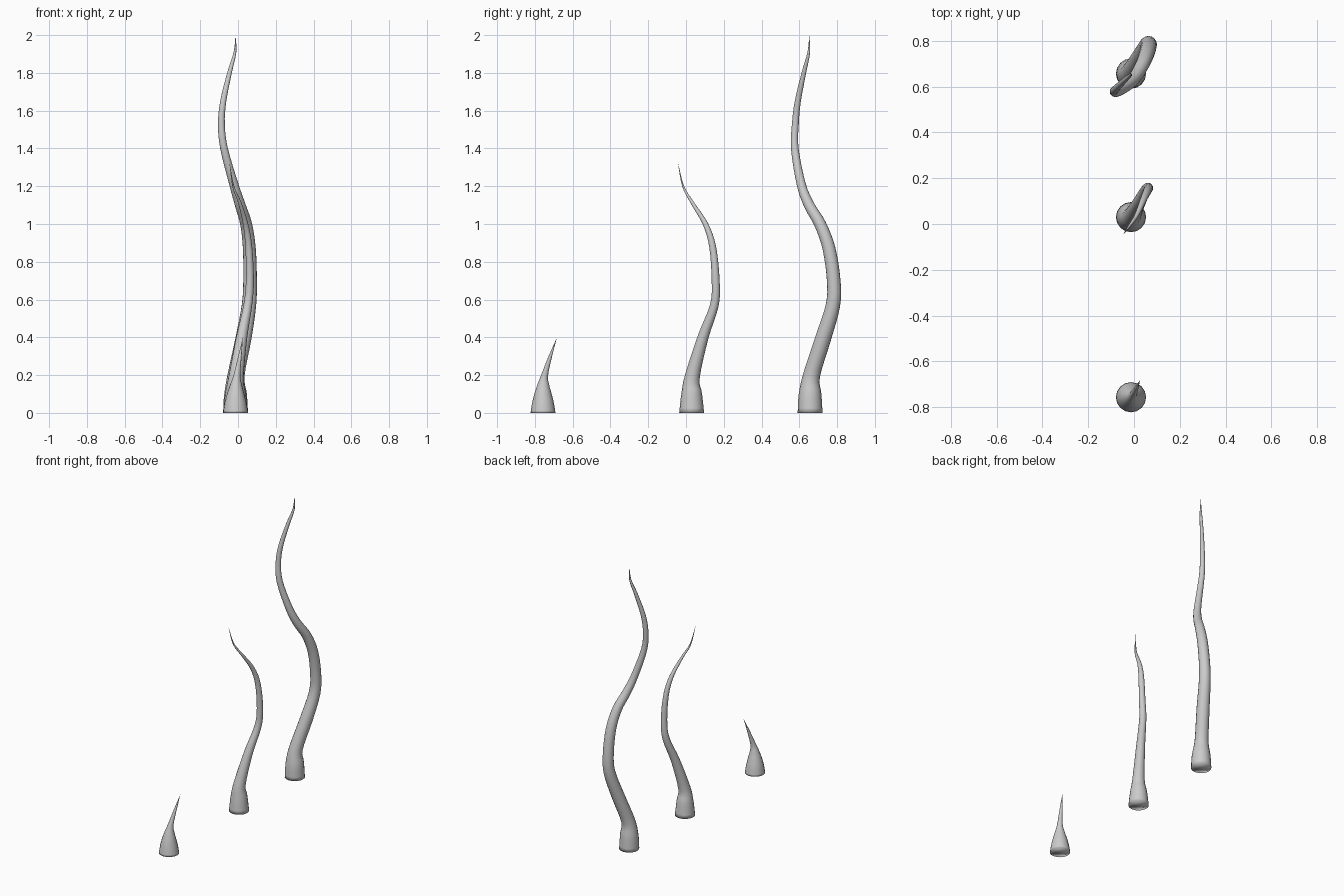
import bpy, bmesh, math
from mathutils import Vector

SIDES, STEPS = 16, 4


def spline(keys):
    # Catmull-Rom through (x, y, z, radius) keys
    k = [Vector(p) for p in keys]
    k = [2 * k[0] - k[1]] + k + [2 * k[-1] - k[-2]]
    out = []
    for i in range(1, len(k) - 2):
        a, b, c, d = k[i - 1:i + 3]
        for s in range(STEPS):
            t = s / STEPS
            out.append(0.5 * (2 * b + (c - a) * t + (2 * a - 5 * b + 4 * c - d) * t * t
                              + (3 * b - a - 3 * c + d) * t ** 3))
    return out + [k[-2]]


def tentacle(name, keys):
    pts = spline(keys)
    bm = bmesh.new()
    rings = []
    for i, p in enumerate(pts[:-1]):
        # rings stand across the path, the first one lies on the ground
        tangent = (pts[i + 1] - pts[i - 1]).xyz if i else Vector((0, 0, 1))
        rot = Vector((0, 0, 1)).rotation_difference(tangent)
        ring = []
        for j in range(SIDES):
            a = 2 * math.pi * j / SIDES
            ring.append(bm.verts.new(p.xyz + rot @ Vector((math.cos(a), math.sin(a), 0)) * max(p.w, 0.0015)))
        rings.append(ring)
    tip = bm.verts.new(pts[-1].xyz)
    for j in range(SIDES):
        n = (j + 1) % SIDES
        for lo, hi in zip(rings, rings[1:]):
            bm.faces.new((lo[j], lo[n], hi[n], hi[j]))
        bm.faces.new((rings[-1][j], rings[-1][n], tip))
    bm.faces.new(rings[0][::-1])
    for f in bm.faces:
        f.smooth = True
    mesh = bpy.data.meshes.new(name)
    bm.to_mesh(mesh)
    bm.free()
    obj = bpy.data.objects.new(name, mesh)
    bpy.context.collection.objects.link(obj)


# Keys are x, y, z, radius from base to tip
tentacle("short_tentacle", [
    (-0.013, -0.757, 0, 0.066), (-0.013, -0.757, 0.05, 0.058), (-0.012, -0.757, 0.1, 0.046),
    (-0.010, -0.755, 0.15, 0.031), (-0.005, -0.748, 0.2, 0.018), (0.010, -0.718, 0.3, 0.009),
    (0.026, -0.683, 0.4, 0)])

tentacle("middle_tentacle", [
    (-0.013, 0.030, 0, 0.066), (-0.013, 0.030, 0.1, 0.055), (-0.010, 0.033, 0.19, 0.040),
    (0.020, 0.090, 0.4, 0.029), (0.052, 0.150, 0.57, 0.023), (0.063, 0.157, 0.7, 0.021),
    (0.057, 0.141, 0.88, 0.018), (0.040, 0.103, 1.0, 0.014), (0.010, 0.035, 1.11, 0.009),
    (-0.025, -0.015, 1.2, 0.005), (-0.046, -0.044, 1.33, 0)])

tentacle("tall_tentacle", [
    (-0.013, 0.657, 0, 0.066), (-0.013, 0.657, 0.1, 0.060), (-0.010, 0.665, 0.2, 0.045),
    (0.030, 0.728, 0.4, 0.042), (0.058, 0.778, 0.57, 0.038), (0.064, 0.782, 0.7, 0.036),
    (0.060, 0.757, 0.87, 0.034), (0.043, 0.710, 1.0, 0.031), (0.012, 0.652, 1.1, 0.028),
    (-0.022, 0.610, 1.21, 0.024), (-0.074, 0.576, 1.4, 0.020), (-0.088, 0.579, 1.53, 0.018),
    (-0.078, 0.592, 1.65, 0.016), (-0.045, 0.624, 1.8, 0.012), (-0.016, 0.650, 1.91, 0.007),
    (-0.013, 0.653, 2.0, 0)])
